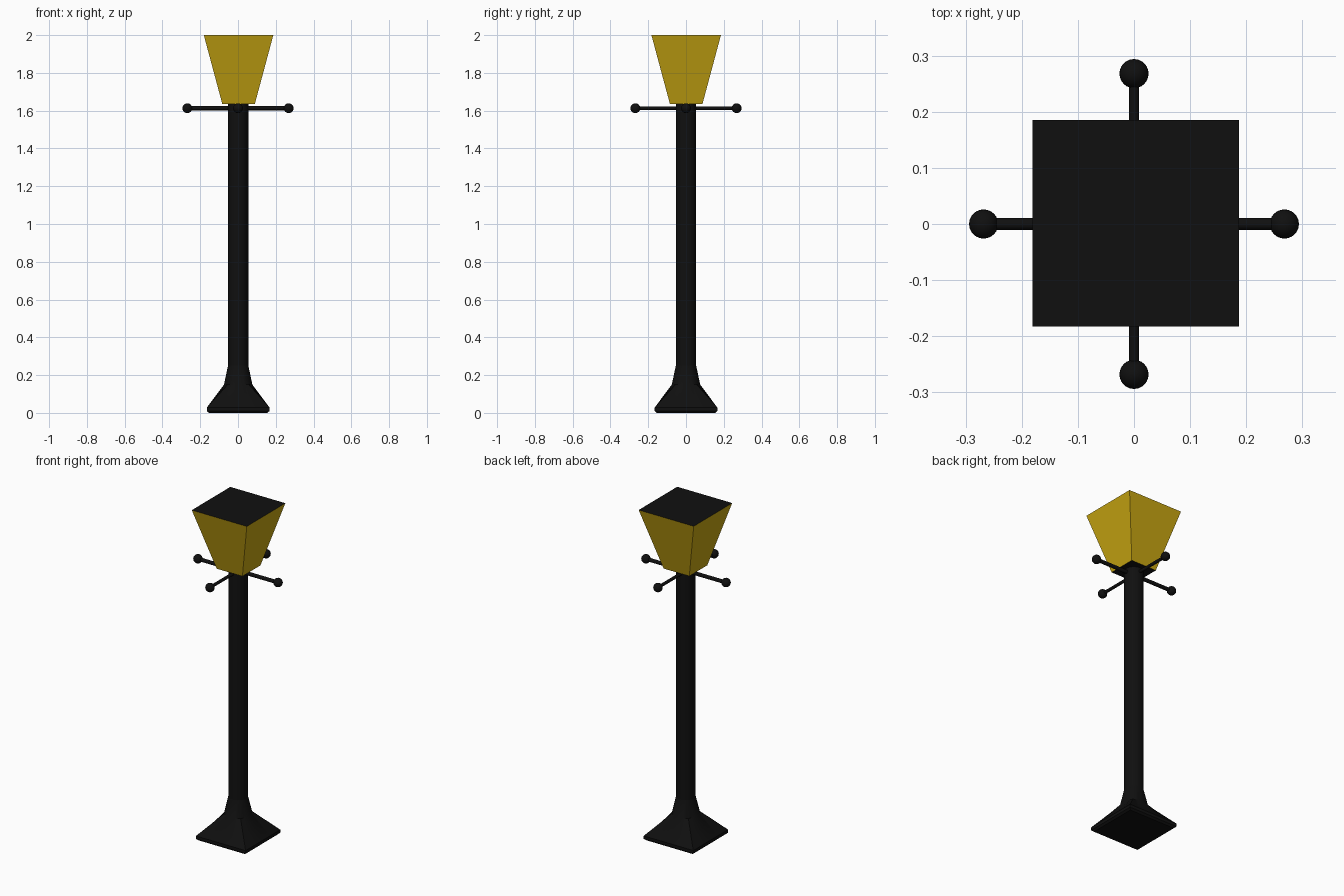
import bpy, bmesh
from math import cos, sin, pi
from mathutils import Vector

cube = bpy.data.objects.get("Cube")
if cube:
    bpy.data.objects.remove(cube, do_unlink=True)


def material(name, rgb):
    mat = bpy.data.materials.new(name)
    mat.use_nodes = True
    mat.diffuse_color = (*rgb, 1)
    bsdf = next(n for n in mat.node_tree.nodes if n.type == 'BSDF_PRINCIPLED')
    bsdf.inputs["Base Color"].default_value = (*rgb, 1)
    return mat


black = material("black iron", (0.005, 0.005, 0.005))
yellow = material("yellow glass", (0.58, 0.385, 0.006))


def finish(name, bm, mats, smooth=True):
    bmesh.ops.recalc_face_normals(bm, faces=bm.faces)
    mesh = bpy.data.meshes.new(name)
    bm.to_mesh(mesh)
    bm.free()
    for m in mats:
        mesh.materials.append(m)
    ob = bpy.data.objects.new(name, mesh)
    bpy.context.collection.objects.link(ob)
    if smooth:
        bpy.ops.object.select_all(action='DESELECT')
        ob.select_set(True)
        bpy.context.view_layer.objects.active = ob
        bpy.ops.object.shade_smooth_by_angle(angle=pi / 6)
    return ob


def loft(name, rings, sides, mats, centre=(0, 0), smooth=True):
    """Rings are (height, half width, squareness); squareness 0 is round, 1 is square."""
    bm = bmesh.new()
    loops = []
    for z, r, sq in rings:
        loop = []
        for i in range(sides):
            a = 2 * pi * i / sides + pi / 4
            c, s = cos(a), sin(a)
            k = r * (1 - sq + sq / max(abs(c), abs(s)))
            loop.append(bm.verts.new((centre[0] + k * c, centre[1] + k * s, z)))
        loops.append(loop)
    for lo, hi in zip(loops, loops[1:]):
        for i in range(sides):
            j = (i + 1) % sides
            bm.faces.new((lo[i], lo[j], hi[j], hi[i]))
    bm.faces.new(loops[0][::-1])
    bm.faces.new(loops[-1])
    return finish(name, bm, mats, smooth)


# Round post and its flared square foot
loft("post", [(0.24, 0.054, 0), (1.637, 0.054, 0)], 32, [black], (0.001, 0))
loft("foot", [(0, 0.155, 1), (0.01, 0.166, 1), (0.028, 0.166, 1),
              (0.15, 0.075, 0.1), (0.25, 0.054, 0)], 32, [black], (0.001, 0))

# Tapered lantern: glass sides, iron top and underside
lantern = loft("lantern", [(1.635, 0.086, 1), (2, 0.184, 1)], 4,
               [yellow, black], (0.003, 0.001), smooth=False)
for face in lantern.data.polygons:
    face.material_index = int(abs(face.normal.z) > 0.9)

# Four crossbar arms, each ending in a ball
for side, direction, radius in (("left", (1, 0, 0), 0.011), ("right", (-1, 0, 0), 0.011),
                                ("back", (0, 1, 0), 0.009), ("front", (0, -1, 0), 0.009)):
    d = Vector(direction)
    height = Vector((0, 0, 1.613))
    turn = d.to_track_quat('Z', 'Y').to_matrix().to_4x4()

    bm = bmesh.new()
    bmesh.ops.create_cone(bm, cap_ends=True, segments=16, radius1=radius,
                          radius2=radius, depth=0.268)
    bmesh.ops.transform(bm, matrix=turn, verts=bm.verts)
    bmesh.ops.translate(bm, vec=d * 0.134 + height, verts=bm.verts)
    finish(side + "_arm", bm, [black])

    bm = bmesh.new()
    bmesh.ops.create_uvsphere(bm, u_segments=24, v_segments=12, radius=0.026)
    bmesh.ops.translate(bm, vec=d * 0.268 + height, verts=bm.verts)
    finish(side + "_ball", bm, [black])
